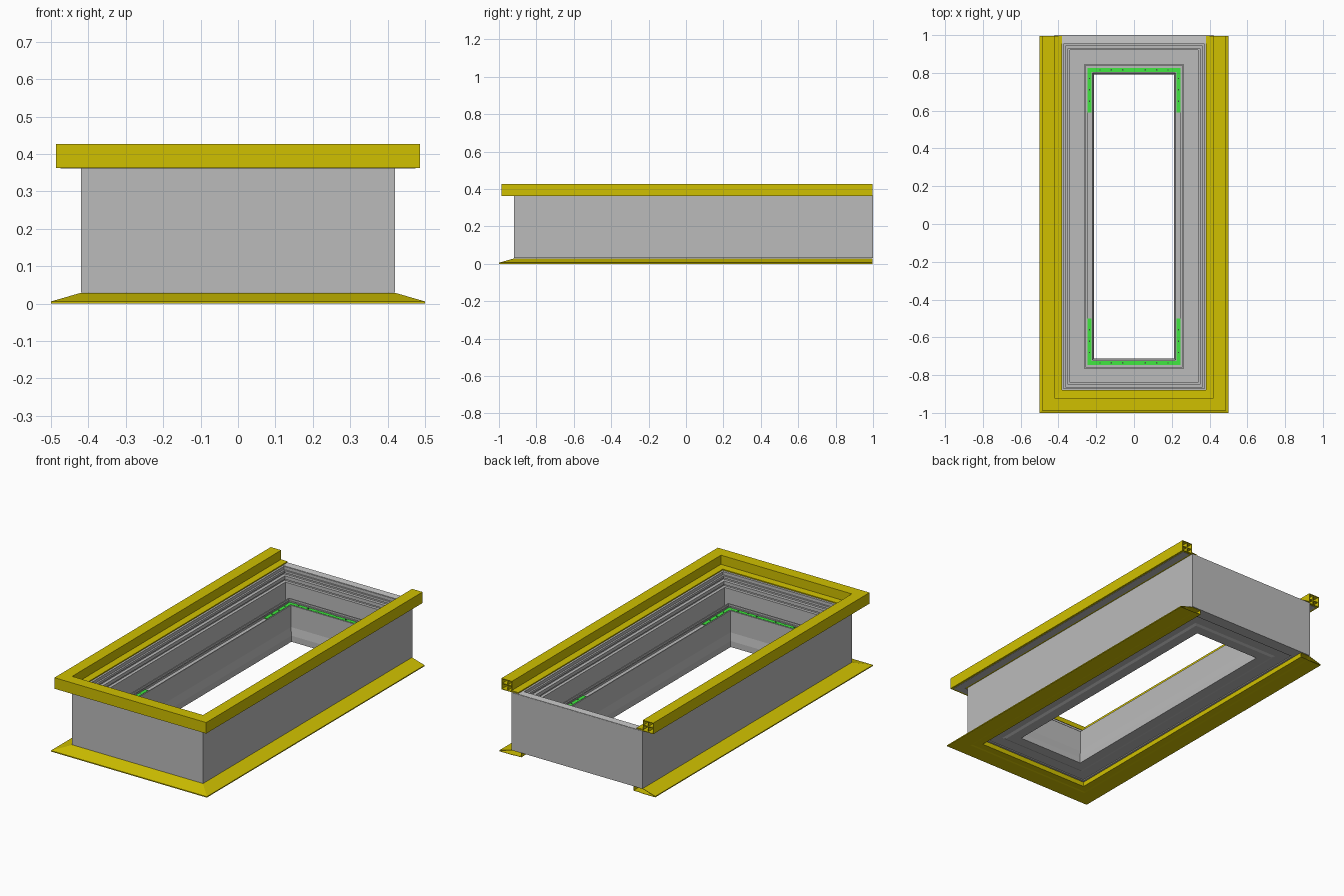
import bpy, bmesh

if "Cube" in bpy.data.objects:
    bpy.data.objects.remove(bpy.data.objects["Cube"])


def material(name, rgb):
    m = bpy.data.materials.new(name)
    m.diffuse_color = (*rgb, 1)
    m.use_nodes = True
    m.node_tree.nodes["Principled BSDF"].inputs["Base Color"].default_value = m.diffuse_color
    return m


YELLOW = material("yellow_trim", (0.63, 0.53, 0.0))
GREEN = material("green_bracket", (0.05, 0.8, 0.05))
GREY = material("dark_grey_frame", (0.5, 0.5, 0.5))
DARK = material("dark_screw", (0.05, 0.05, 0.05))


# All rings share the same offset: half width h gives front and back edges
def front(h):
    return -(h + 0.5)


def back(h):
    return h + 0.58


def finish(bm, name, mat=None):
    bmesh.ops.recalc_face_normals(bm, faces=bm.faces[:])
    me = bpy.data.meshes.new(name)
    bm.to_mesh(me)
    bm.free()
    ob = bpy.data.objects.new(name, me)
    bpy.context.collection.objects.link(ob)
    if mat:
        me.materials.append(mat)
    return ob


def sweep(name, profile, mat=None, end=None, closed=True, caps=False, flip=1):
    """Sweep an (h, z) profile round the rectangle; with end set, a U ending at y=end."""
    bm = bmesh.new()
    rows = []
    for h, z in profile:
        yf, yb = front(h), back(h)
        if flip < 0:
            yf, yb = yb, yf
        if end is not None:
            yb = end
        rows.append([bm.verts.new(p) for p in
                     ((-h, yb, z), (-h, yf, z), (h, yf, z), (h, yb, z))])
    n = len(rows)
    for i in range(n if closed else n - 1):
        a, b = rows[i], rows[(i + 1) % n]
        for k in range(4 if end is None else 3):
            j = (k + 1) % 4
            bm.faces.new((a[k], a[j], b[j], b[k]))
    if caps:
        for k in (0, 3):
            bm.faces.new([r[k] for r in rows])
    return finish(bm, name, mat)


def hollow(ob, thickness):
    mod = ob.modifiers.new("wall", "SOLIDIFY")
    mod.thickness = thickness
    mod.offset = -1
    return ob


# Main frame: outer wall with stepped inside, trough, and inner curb round the opening
sweep("main_frame", [
    (0.42, 0.03), (0.42, 0.363), (0.372, 0.363), (0.372, 0.345),
    (0.362, 0.345), (0.362, 0.332), (0.368, 0.332), (0.368, 0.322),
    (0.350, 0.322), (0.350, 0.302), (0.357, 0.302), (0.357, 0.292),
    (0.340, 0.292), (0.340, 0.06), (0.265, 0.06), (0.265, 0.250),
    (0.258, 0.250), (0.258, 0.236), (0.252, 0.236), (0.252, 0.243),
    (0.247, 0.243), (0.247, 0.232), (0.224, 0.232), (0.224, 0.236),
    (0.219, 0.236), (0.219, 0.11), (0.211, 0.065), (0.211, 0.03),
    (0.27, 0.03), (0.285, 0.036), (0.35, 0.036), (0.35, 0.03)], GREY)

# Light cap along the open back edge
bm = bmesh.new()
bmesh.ops.create_cube(bm, size=1)
bmesh.ops.scale(bm, verts=bm.verts, vec=(0.832, 0.044, 0.004))
bmesh.ops.translate(bm, verts=bm.verts, vec=(0, 0.977, 0.363))
finish(bm, "back_edge_cap")

# Top trim: hollow box rail with a low inner lip, open at the back
hollow(sweep("top_trim", [
    (0.487, 0.363), (0.487, 0.427), (0.42, 0.427), (0.42, 0.374),
    (0.38, 0.372), (0.38, 0.366), (0.42, 0.363)], YELLOW, 0.996), 0.004)
hollow(sweep("top_trim_web_flat", [(0.485, 0.397), (0.422, 0.397)],
             YELLOW, 0.99, closed=False), 0.004)
hollow(sweep("top_trim_web_upright", [(0.453, 0.365), (0.453, 0.425)],
             YELLOW, 0.99, closed=False), 0.004)
sweep("trim_underseal", [(0.43, 0.3615), (0.475, 0.3615), (0.475, 0.365),
                         (0.43, 0.365)], GREY, 0.985, caps=True)

# Bottom skirt: sloped hollow flange, open at the back
hollow(sweep("bottom_skirt", [
    (0.50, 0.0), (0.50, 0.006), (0.42, 0.029), (0.36, 0.029),
    (0.36, 0.002), (0.40, 0.002), (0.41, 0.0)], YELLOW, 0.996), 0.002)

# Green corner brackets: one U at each end of the opening
for label, flip, end in (("front", 1, -0.50), ("back", -1, 0.59)):
    sweep(label + "_bracket", [(0.225, 0.231), (0.246, 0.231),
                               (0.246, 0.237), (0.225, 0.237)],
          GREEN, end, caps=True, flip=flip)

# Screws along the brackets
bm = bmesh.new()
h = 0.2355
spots = [(x * s, y) for x in (0.06, 0.12, 0.18) for s in (-1, 1)
         for y in (front(h), back(h))]
spots += [(h * s, y) for s in (-1, 1)
          for y in (-0.68, -0.62, -0.56, 0.65, 0.71, 0.77)]
for x, y in spots:
    made = bmesh.ops.create_cone(bm, cap_ends=True, segments=10, radius1=0.004,
                                 radius2=0.004, depth=0.003)
    bmesh.ops.translate(bm, verts=made["verts"], vec=(x, y, 0.237))
finish(bm, "bracket_screws", DARK)
